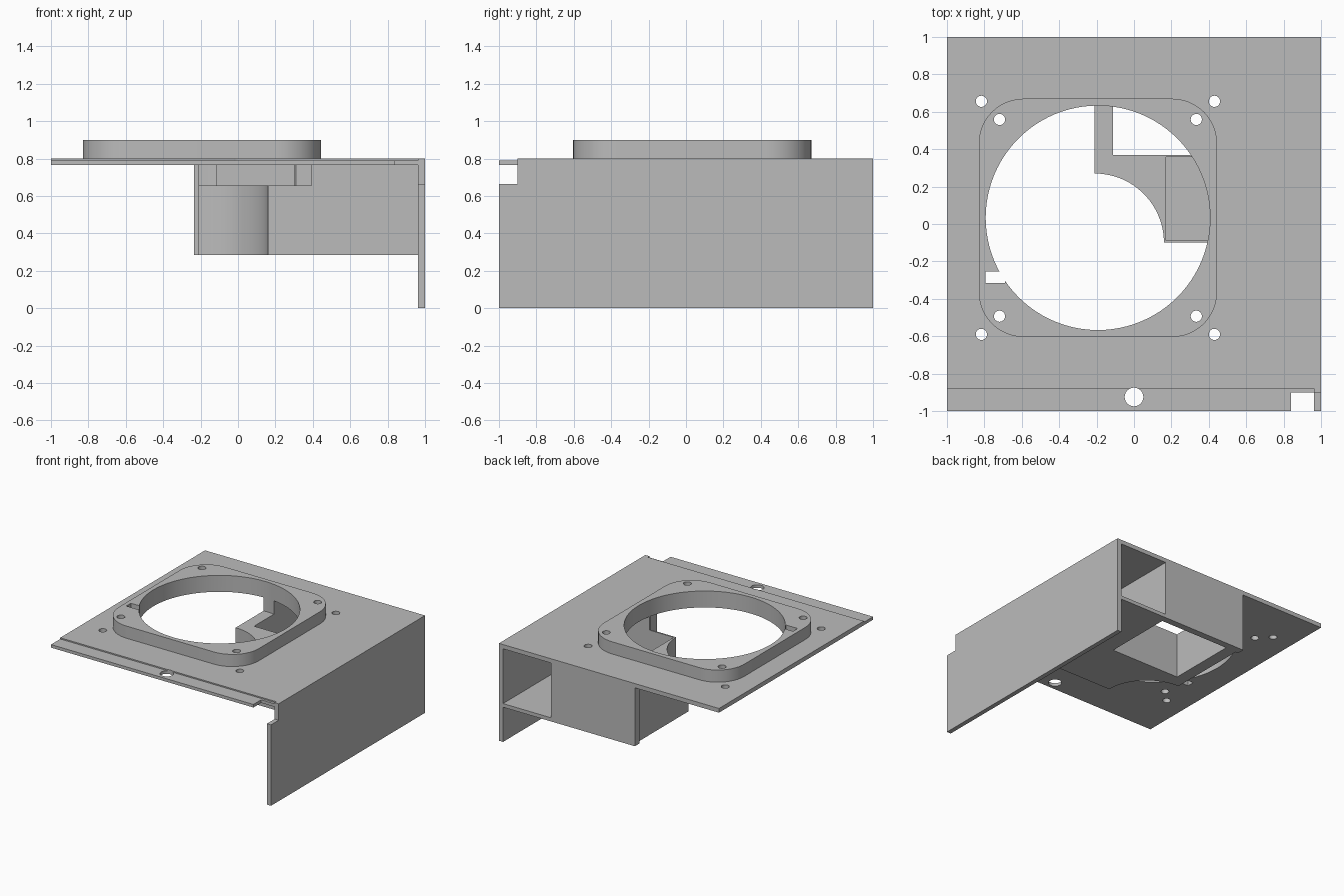
import bpy, bmesh, math

if "Cube" in bpy.data.objects:
    bpy.data.objects.remove(bpy.data.objects["Cube"])

grey = bpy.data.materials.new("plain_grey")
grey.use_nodes = True
COLOUR = (0.5, 0.5, 0.5, 1)
grey.diffuse_color = COLOUR
grey.node_tree.nodes["Principled BSDF"].inputs["Base Color"].default_value = COLOUR

FAN = (-0.193, 0.033)


def prism(name, points, z0, z1):
    """Extrude a counter-clockwise outline from z0 to z1."""
    bm = bmesh.new()
    face = bm.faces.new([bm.verts.new((x, y, z0)) for x, y in points])
    top = bmesh.ops.extrude_face_region(bm, geom=[face])["geom"]
    for v in top:
        if isinstance(v, bmesh.types.BMVert):
            v.co.z = z1
    bmesh.ops.recalc_face_normals(bm, faces=bm.faces)
    mesh = bpy.data.meshes.new(name)
    bm.to_mesh(mesh)
    bm.free()
    mesh.materials.append(grey)
    ob = bpy.data.objects.new(name, mesh)
    bpy.context.collection.objects.link(ob)
    return ob


def rect(x0, x1, y0, y1):
    return [(x0, y0), (x1, y0), (x1, y1), (x0, y1)]


def arc(cx, cy, r, a0, a1, n):
    angles = [math.radians(a0 + (a1 - a0) * i / n) for i in range(n + 1)]
    return [(cx + r * math.cos(a), cy + r * math.sin(a)) for a in angles]


def circle(cx, cy, r, n=32):
    return arc(cx, cy, r, 0, 360, n)[:-1]


def cut(ob, points, z0, z1):
    """Remove a prism from an object."""
    cutter = prism("cutter", points, z0, z1)
    cutter.hide_render = True
    mod = ob.modifiers.new("cut", "BOOLEAN")
    mod.operation = "DIFFERENCE"
    mod.solver = "EXACT"
    mod.object = cutter
    bpy.context.view_layer.objects.active = ob
    bpy.ops.object.modifier_apply(modifier=mod.name)
    bpy.data.objects.remove(cutter)


def corners(half):
    return [(FAN[0] + sx * half, FAN[1] + sy * half) for sx in (-1, 1) for sy in (-1, 1)]


# Top plate with its lowered front lip
plate = prism("top_plate", rect(-1, 1, -1, 1), 0.765, 0.8)
cut(plate, rect(-1.1, 1.1, -1.1, -0.88), 0.79, 0.9)
cut(plate, rect(0.84, 1.1, -1.1, -0.9), 0.7, 0.9)
cut(plate, circle(0, -0.925, 0.05), 0.7, 0.9)
for x, y in corners(0.623):
    cut(plate, circle(x, y, 0.03, 24), 0.7, 0.9)

# Raised rounded-square fan mount
half, radius = 0.637, 0.24
outline = []
for i, (sx, sy) in enumerate([(1, 1), (-1, 1), (-1, -1), (1, -1)]):
    inset = half - radius
    outline += arc(FAN[0] + sx * inset, FAN[1] + sy * inset, radius, 90 * i, 90 * i + 90, 12)
mount = prism("fan_mount", outline, 0.8, 0.9)

# Fan opening, screw holes and cable slot through mount and plate
for ob in (plate, mount):
    cut(ob, circle(*FAN, 0.6, 96), 0.7, 1)
    cut(ob, rect(-0.795, -0.69, -0.315, -0.255), 0.7, 1)
    for x, y in corners(0.526):
        cut(ob, circle(x, y, 0.03, 24), 0.7, 1)

# Side wall with a notch at the front top corner
wall = prism("side_wall", rect(0.963, 1, -1, 1), 0, 0.8)
cut(wall, rect(0.9, 1.1, -1.1, -0.9), 0.665, 0.9)

# Air duct under the plate, with a curved inner corner
footprint = [(0.965, -0.1), (0.965, 1), (-0.235, 1), (-0.235, 0.94), (-0.21, 0.94)]
footprint += arc(-0.21, -0.1, 0.37, 90, 0, 24)
duct = prism("air_duct", footprint, 0.285, 0.765)
cut(duct, rect(-0.113, 0.515, 0.37, 0.945), 0.2, 0.9)
cut(duct, [(0.172, -0.088), (0.98, -0.088), (0.98, 1.1), (0.527, 1.1),
           (0.527, 0.358), (0.172, 0.358)], 0.315, 0.9)
cut(duct, circle(*FAN, 0.6, 96), 0.655, 0.9)

# Smooth the curved walls and keep the edges sharp
for ob in (plate, mount, wall, duct):
    bpy.ops.object.select_all(action="DESELECT")
    ob.select_set(True)
    bpy.context.view_layer.objects.active = ob
    bpy.ops.object.shade_smooth_by_angle(angle=math.radians(30))
